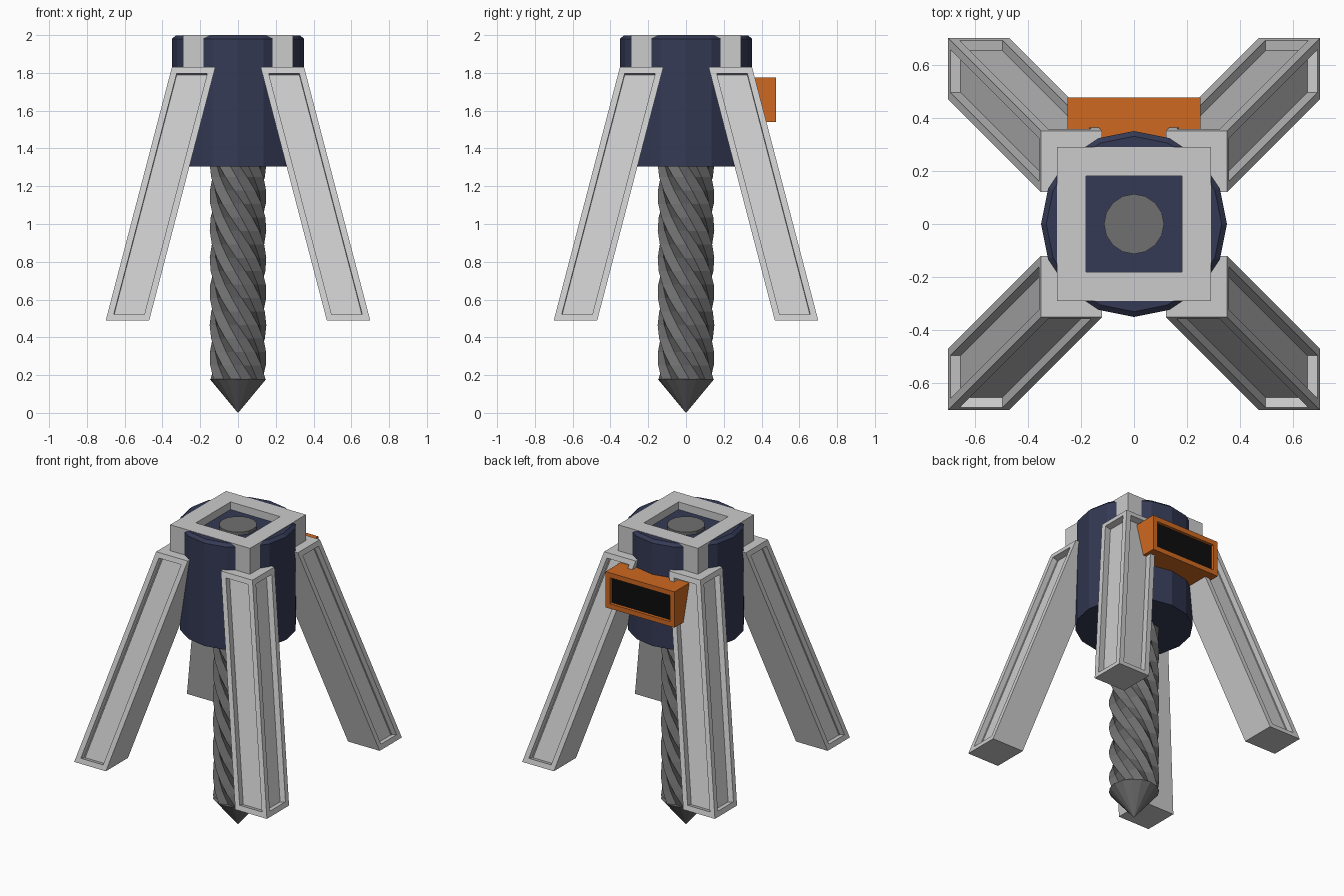
import bpy, bmesh, math
from mathutils import Vector

if "Cube" in bpy.data.objects:
    bpy.data.objects.remove(bpy.data.objects["Cube"])


def material(name, rgb):
    m = bpy.data.materials.new(name)
    m.diffuse_color = (*rgb, 1)
    m.use_nodes = True
    m.node_tree.nodes["Principled BSDF"].inputs["Base Color"].default_value = m.diffuse_color
    return m


NAVY = material("navy", (0.035, 0.042, 0.09))
ORANGE = material("orange", (0.62, 0.14, 0.015))
BLACK = material("black", (0.004, 0.004, 0.004))
STEEL = material("dark_steel", (0.16, 0.16, 0.16))


def finish(name, bm, *mats):
    bmesh.ops.remove_doubles(bm, verts=bm.verts, dist=1e-5)
    bmesh.ops.recalc_face_normals(bm, faces=bm.faces)
    me = bpy.data.meshes.new(name)
    bm.to_mesh(me)
    bm.free()
    for m in mats:
        me.materials.append(m)
    ob = bpy.data.objects.new(name, me)
    bpy.context.collection.objects.link(ob)
    return ob


def loft(name, rings, caps, *mats):
    """Skin a stack of equal-length point rings, with optional end caps."""
    bm = bmesh.new()
    loops = [[bm.verts.new(p) for p in r] for r in rings]
    n = len(loops[0])
    for a, b in zip(loops, loops[1:]):
        for i in range(n):
            j = (i + 1) % n
            bm.faces.new((a[i], a[j], b[j], b[i]))
    if caps:
        bm.faces.new(loops[0])
        bm.faces.new(loops[-1])
    return finish(name, bm, *mats)


def circle(r, z, n, turn=0.0):
    return [(r * math.cos(turn + math.tau * i / n),
             r * math.sin(turn + math.tau * i / n), z) for i in range(n)]


def hexahedron(bottom, top):
    """Box between two axis-aligned rectangles (x0, x1, y0, y1, z)."""
    bm = bmesh.new()
    lo, hi = [[bm.verts.new((r[a], r[b], r[4])) for a, b in
               ((0, 2), (1, 2), (1, 3), (0, 3))] for r in (bottom, top)]
    bm.faces.new(lo)
    bm.faces.new(hi)
    for i in range(4):
        j = (i + 1) % 4
        bm.faces.new((lo[i], lo[j], hi[j], hi[i]))
    bmesh.ops.recalc_face_normals(bm, faces=bm.faces)
    bm.normal_update()
    return bm


def recess(bm, direction, border, depth):
    """Sink a panel into the face that looks most along direction."""
    d = Vector(direction)
    face = max(bm.faces, key=lambda f: f.normal.dot(d))
    normal = face.normal.copy()
    bmesh.ops.inset_individual(bm, faces=[face], thickness=border, use_even_offset=True)
    rim = list(face.verts)
    floor = [bm.verts.new(v.co - normal * depth) for v in rim]
    bm.faces.remove(face)
    for i in range(len(rim)):
        j = (i + 1) % len(rim)
        bm.faces.new((rim[i], rim[j], floor[j], floor[i]))
    return bm.faces.new(floor)


# Motor housing: 16-sided drum, chamfered rim, shallow well in the top
loft("motor_housing",
     [circle(r, z, 16) for r, z in ((0.35, 1.305), (0.35, 1.98), (0.33, 1.998),
                                    (0.275, 1.998), (0.275, 1.95))], True, NAVY)

# Square collar: a four-sided ring
q = math.sqrt(2)
loft("top_collar",
     [circle(r * q, z, 4, math.pi / 4) for r, z in
      ((0.18, 1.83), (0.29, 1.83), (0.29, 2.0), (0.18, 2.0), (0.18, 1.83))], False)

# Shaft end seen in the well
loft("shaft_end", [circle(0.113, z, 16) for z in (1.94, 1.97)], True, STEEL)

# Fluted drill bit, twisted along its length
STEPS, TEETH = 16, 8
rings = []
for s in range(STEPS + 1):
    t = s / STEPS
    z = 1.32 - 1.14 * t
    a = circle(0.15, z, TEETH, math.radians(300) * t)
    b = circle(0.125, z, TEETH, math.radians(300) * t + math.pi / TEETH)
    rings.append([p for pair in zip(a, b) for p in pair])
loft("drill_bit", rings, True, STEEL)

# Conical cutting tip
loft("drill_tip", [circle(0.15, 0.18, 16), circle(0.0005, 0.0, 16)], True, STEEL)

# Four splayed legs with sunk panels on both outer faces
for sx, side in ((-1, "left"), (1, "right")):
    for sy, end in ((-1, "front"), (1, "back")):
        foot = (0.47 * sx, 0.70 * sx, 0.47 * sy, 0.70 * sy, 0.49)
        head = (0.12 * sx, 0.35 * sx, 0.12 * sy, 0.35 * sy, 1.83)
        leg = hexahedron(foot, head)
        recess(leg, (sx, 0, 0), 0.033, 0.04)
        recess(leg, (0, sy, 0), 0.033, 0.04)
        finish(f"{end}_{side}_leg", leg)

# Control box on the back with a dark sunk screen
box = hexahedron((-0.25, 0.25, 0.25, 0.477, 1.54), (-0.25, 0.25, 0.25, 0.477, 1.775))
screen = recess(box, (0, 1, 0), 0.032, 0.02)
screen.material_index = 1
finish("control_box", box, ORANGE, BLACK)
